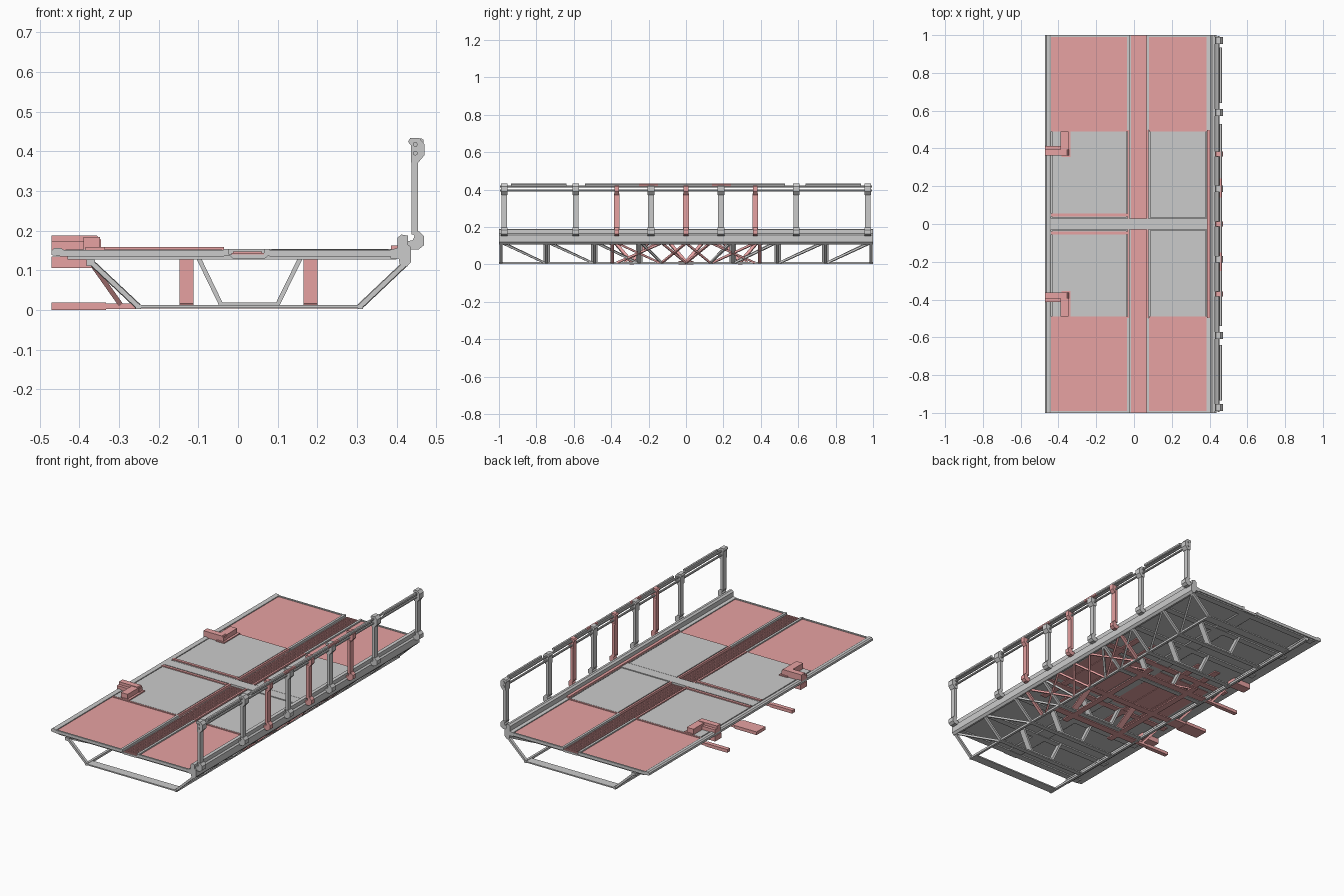
import bpy, bmesh
from mathutils import Vector, Matrix

RED = bpy.data.materials.new("red_panel")
RED.diffuse_color = (0.8, 0.36, 0.36, 1)


def finish(name, bm, mat):
    bmesh.ops.recalc_face_normals(bm, faces=bm.faces)
    me = bpy.data.meshes.new(name)
    bm.to_mesh(me)
    bm.free()
    ob = bpy.data.objects.new(name, me)
    bpy.context.collection.objects.link(ob)
    if mat:
        me.materials.append(mat)
    return ob


def box(name, x, y, z, mat=None):
    bm = bmesh.new()
    size = Vector((x[1] - x[0], y[1] - y[0], z[1] - z[0]))
    mid = Vector((sum(x), sum(y), sum(z))) / 2
    bmesh.ops.create_cube(bm, size=1, matrix=Matrix.Translation(mid) @ Matrix.Diagonal(size).to_4x4())
    return finish(name, bm, mat)


def bar(name, p, q, wide, w, t, mat=None):
    """Rectangular bar from p to q, w across the 'wide' direction and t thick."""
    p, q, wide = Vector(p), Vector(q), Vector(wide)
    u = (q - p).normalized()
    v = (wide - u * wide.dot(u)).normalized()
    n = u.cross(v)
    rot = Matrix((u, v, n)).transposed().to_4x4()
    bm = bmesh.new()
    bmesh.ops.create_cube(bm, size=1, matrix=Matrix.Translation((p + q) / 2) @ rot
                          @ Matrix.Diagonal(((q - p).length, w, t, 1)))
    return finish(name, bm, mat)


def extrude(name, pts, y0, y1, mat=None):
    """Closed x-z profile extruded along y."""
    bm = bmesh.new()
    f = bm.faces.new([bm.verts.new((x, y0, z)) for x, z in pts])
    r = bmesh.ops.extrude_face_region(bm, geom=[f])
    bmesh.ops.translate(bm, vec=(0, y1 - y0, 0), verts=[g for g in r["geom"] if isinstance(g, bmesh.types.BMVert)])
    return finish(name, bm, mat)


Y = (0, 1, 0)

# Deck: underside plate, side trim, channel rails
box("deck_underside", (-0.44, 0.40), (-0.995, 0.995), (0.134, 0.14))
extrude("left_edge_trim", [(-0.47, 0.138), (-0.44, 0.134), (-0.44, 0.152), (-0.447, 0.156), (-0.463, 0.156), (-0.47, 0.15)], -1, 1)
box("center_crossbeam", (-0.44, 0.40), (-0.03, 0.03), (0.134, 0.154))
extrude("center_channel", [(-0.025, 0.14), (-0.012, 0.129), (0.067, 0.129), (0.08, 0.14)], -1, 1)

for s in (-1, 1):
    def yr(a, b):
        return tuple(sorted((s * a, s * b)))
    # Outer red panels, inner grey panels and their borders
    for side, (xa, xb) in {"left": (-0.44, -0.035), "right": (0.08, 0.385)}.items():
        box(f"outer_panel_{side}", (xa, xb), yr(0.497, 0.99), (0.139, 0.147), RED)
        box(f"inner_panel_{side}", (xa + 0.005, xb - 0.005), yr(0.035, 0.49), (0.139, 0.152))
        box(f"panel_border_{side}", (xa, xb), yr(0.49, 0.497), (0.139, 0.151), RED)
        box(f"end_trim_{side}", (xa, xb), yr(0.99, 1.0), (0.134, 0.151))
    box("crossbeam_strip", (-0.44, -0.035), yr(0.04, 0.055), (0.15, 0.158), RED)
    # Channel floor, edges and ribs
    box("channel_floor", (-0.017, 0.065), yr(0.03, 0.998), (0.138, 0.143), RED)
    for x in (-0.03, 0.072):
        box("channel_edge_outer", (x - 0.006, x + 0.007), yr(0.497, 1), (0.136, 0.154))
        box("channel_edge_inner", (x - 0.005, x + 0.006), yr(0.03, 0.497), (0.136, 0.154), RED)
    rib = box("channel_ribs", (-0.012, 0.06), yr(0.04, 0.047), (0.142, 0.147), RED)
    arr = rib.modifiers.new("repeat", 'ARRAY')
    arr.count = 64
    arr.use_relative_offset = False
    arr.use_constant_offset = True
    arr.constant_offset_displace = (0, s * 0.015, 0)
    # L-shaped edge clamps with chamfered tops
    extrude("clamp_arm", [(-0.47, 0.15), (-0.345, 0.15), (-0.345, 0.177), (-0.355, 0.187), (-0.47, 0.187)], s * 0.362, s * 0.395, RED)
    box("clamp_arm_step", (-0.47, -0.385), yr(0.395, 0.412), (0.15, 0.172), RED)
    box("clamp_leg", (-0.39, -0.348), yr(0.362, 0.49), (0.15, 0.184), RED)
    box("clamp_foot", (-0.385, -0.335), yr(0.354, 0.495), (0.148, 0.158), RED)
    box("clamp_lower", (-0.47, -0.36), yr(0.355, 0.41), (0.105, 0.134), RED)

# Right edge beam, with red inner strip
extrude("right_edge_beam", [(0.385, 0.13), (0.385, 0.152), (0.402, 0.156), (0.402, 0.182), (0.412, 0.19), (0.428, 0.187),
                            (0.428, 0.165), (0.436, 0.158), (0.436, 0.12), (0.425, 0.108), (0.408, 0.114), (0.405, 0.13)], -1, 1)
box("edge_beam_strip", (0.386, 0.404), (-0.497, 0.497), (0.15, 0.162), RED)

# Railing posts
FOOT = [(0.415, 0.152), (0.455, 0.152), (0.469, 0.163), (0.469, 0.185), (0.457, 0.198), (0.436, 0.198), (0.445, 0.186), (0.44, 0.175), (0.415, 0.172)]
HEAD = [(0.436, 0.372), (0.455, 0.372), (0.47, 0.39), (0.47, 0.418), (0.457, 0.433), (0.434, 0.433), (0.429, 0.425), (0.432, 0.419), (0.436, 0.415)]
for i, y in enumerate((-0.972, -0.59, -0.37, -0.187, 0, 0.187, 0.37, 0.59, 0.972)):
    m = RED if i in (2, 4, 6) else None
    w = 0.013 if m else 0.018
    extrude("post_foot", FOOT, y - w, y + w, m)
    box("post_shaft", (0.438, 0.454), (y - 0.015, y + 0.015), (0.19, 0.38), m)
    extrude("post_head", HEAD, y - w, y + w, m)
# Rails: two thin tubes and the padded segments
for z in (0.395, 0.417):
    bm = bmesh.new()
    bmesh.ops.create_cone(bm, cap_ends=True, segments=8, radius1=0.006, radius2=0.006, depth=1.99,
                          matrix=Matrix.Translation((0.447, 0, z)) @ Matrix.Rotation(1.5708, 4, 'X'))
    finish("rail_tube", bm, None)
for a, b, m in ((-0.935, -0.64, None), (-0.54, -0.25, None), (-0.25, -0.15, RED), (-0.15, 0.14, None),
                (0.14, 0.24, RED), (0.24, 0.53, None), (0.64, 0.935, None)):
    extrude("rail_pad", [(0.453, 0.416), (0.464, 0.416), (0.467, 0.42), (0.467, 0.429), (0.463, 0.432), (0.453, 0.432)], a, b, m)

# Under-truss chords
box("lower_chord_right", (0.302, 0.315), (-1, 1), (0.002, 0.014))
box("lower_chord_left", (-0.259, -0.245), (-1, 1), (0.002, 0.014))
box("upper_chord_left", (-0.382, -0.36), (-1, 1), (0.11, 0.127))

TR, BR, TL, BL = (0.42, 0.115), (0.308, 0.009), (-0.37, 0.12), (-0.252, 0.009)


def at(p, y):
    return (p[0], y, p[1])


# Cross frames: bottom plate and slanted struts
for y in (-0.975, -0.745, -0.49, -0.25, 0.25, 0.49, 0.745, 0.975):
    end = abs(y) > 0.9
    hw = 0.025 if end else 0.014
    box("bottom_plate", (-0.25, 0.31), (y - hw, y + hw), (0.005, 0.012))
    yy = y * 1.015 if end else y
    for t, b in ((TR, BR), (TL, BL)):
        bar("side_strut", at(t, yy), at(b, yy), Y, 0.016, 0.012)
    box("deck_joist", (-0.43, 0.40), (y - 0.018, y + 0.018), (0.127, 0.135), RED if abs(y) < 0.4 else None)
    if not end:
        # Inner V struts
        bar("inner_strut_left", (-0.10, y, 0.132), (-0.043, y, 0.014), Y, 0.034, 0.011)
        bar("inner_strut_right", (0.158, y, 0.132), (0.10, y, 0.014), Y, 0.034, 0.011)
        box("inner_foot", (-0.048, 0.105), (y - 0.017, y + 0.017), (0.009, 0.018))

# Side lattice diagonals, mirrored about the middle
for s in (-1, 1):
    for t, b in ((TR, BR), (TL, BL)):
        for y0, y1 in ((0.985, 0.755), (0.735, 0.5), (0.48, 0.26), (0.24, 0.13)):
            bar("side_diagonal", at(t, s * y0), at(b, s * y1), (0, 0.3, 1), 0.011, 0.011)
    for y0, y1 in ((0.37, 0.14), (0.13, 0.37), (0.0, 0.13), (0.13, 0.0)):
        bar("red_lattice", at(TR, s * y0), at(BR, s * y1), (0, 0.3, 1), 0.011, 0.011, RED)
    bar("red_side_strut", at(TR, s * 0.395), at(BR, s * 0.395), Y, 0.018, 0.012, RED)
    # Inner red sloping plates
    for x in (-0.13, 0.183):
        bar("red_inner_brace", (x, s * 0.13, 0.134), (x, s * 0.33, 0.012), (1, 0, 0), 0.035, 0.009, RED)

# Red underframe in the middle and the outriggers on the left
for x in (-0.25, -0.13, 0.183, 0.30):
    box("red_longitudinal", (x - 0.018, x + 0.018), (-0.4, 0.4), (0.128, 0.136), RED)
for x in (-0.13, 0.183):
    box("red_lower_runner", (x - 0.017, x + 0.017), (-0.36, 0.36), (0.004, 0.011), RED)
for y, w in ((-0.29, 0.012), (0, 0.04), (0.29, 0.012)):
    box("outrigger", (-0.47, -0.333), (y - w, y + w), (0.0, 0.018), RED)
    box("outrigger_inner", (-0.335, -0.255), (y - w * 0.85, y + w * 0.85), (0.002, 0.016), RED)
    box("outrigger_plate", (-0.26, 0.31), (y - 0.02, y + 0.02), (0.004, 0.011), RED)
    for d in (-0.09, 0.09):
        bar("outrigger_brace", (-0.37, y + d, 0.118), (-0.295, y, 0.012), (0, 1, 0), 0.016, 0.012, RED)
box("red_under_skin", (-0.35, 0.39), (-0.2, 0.2), (0.131, 0.135), RED)
